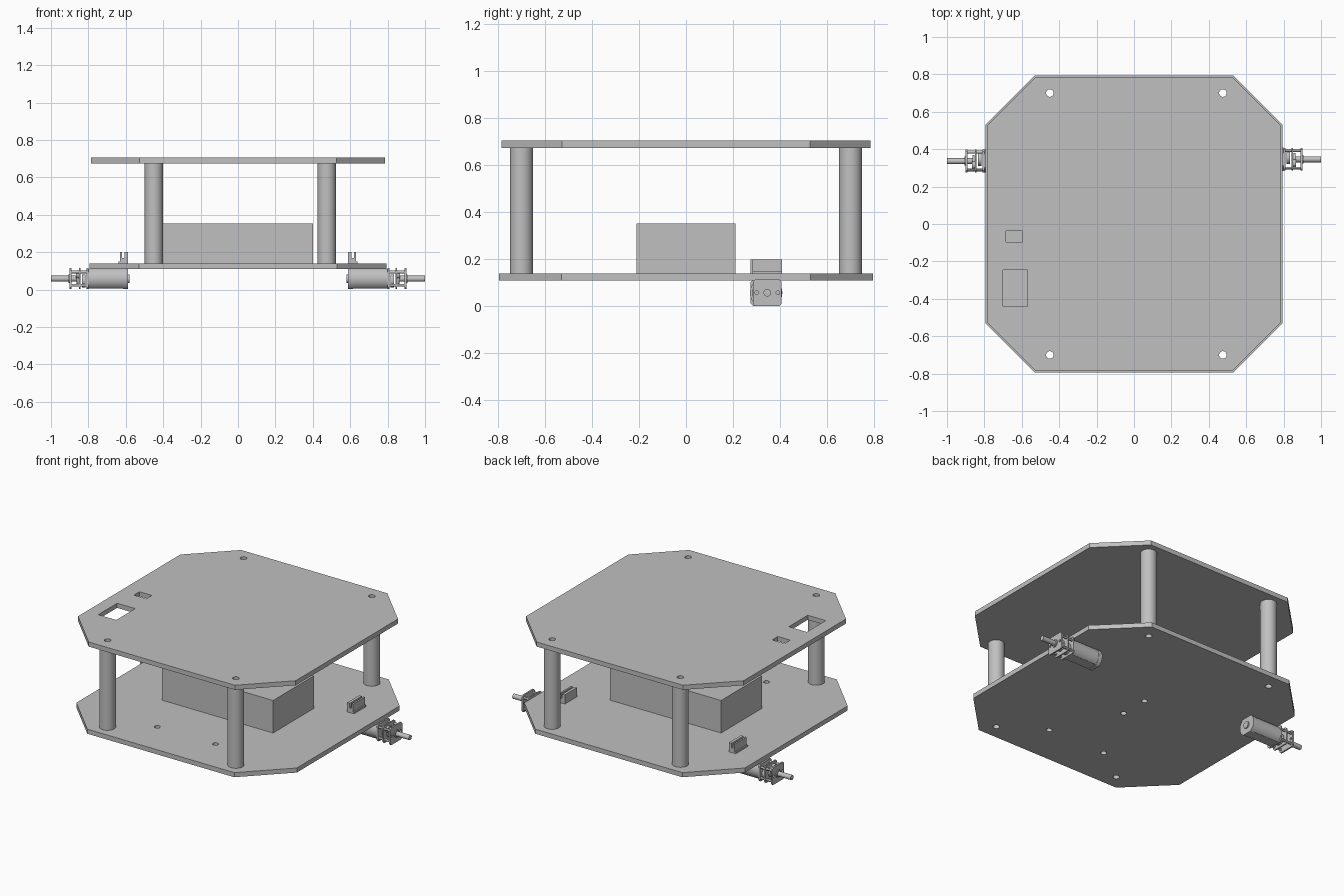
import bpy, bmesh, math
from mathutils import Matrix

cube = bpy.data.objects.get("Cube")
if cube:
    bpy.data.objects.remove(cube, do_unlink=True)

grey = bpy.data.materials.new("light_grey")
grey.use_nodes = True
grey.diffuse_color = (0.53, 0.53, 0.53, 1)
grey.node_tree.nodes["Principled BSDF"].inputs["Base Color"].default_value = grey.diffuse_color


# Outline helpers
def circle(x, y, r, n=32, flat=None):
    """Circle outline, optionally clipped flat above and below."""
    pts = []
    for i in range(n):
        a = math.tau * (i + 0.5) / n
        dy = r * math.sin(a)
        dx = r * math.cos(a)
        if flat is None:
            pts.append((x + dx, y + dy))
        elif abs(dy) < flat:
            pts.append((x + dx, y + dy))
    if flat is not None:
        w = math.sqrt(r * r - flat * flat)
        pts += [(x + sx * w, y + sy * flat) for sx in (-1, 1) for sy in (-1, 1)]
        pts.sort(key=lambda p: math.atan2(p[1] - y, p[0] - x))
    return pts


def rect(x0, x1, y0, y1):
    return [(x0, y0), (x1, y0), (x1, y1), (x0, y1)]


def chamfered(x, y, hx, hy, c):
    """Rectangle outline with its corners cut off."""
    pts = []
    for sx, sy in ((1, 1), (-1, 1), (-1, -1), (1, -1)):
        pair = [(x + sx * hx, y + sy * (hy - c)), (x + sx * (hx - c), y + sy * hy)]
        pts += pair if sx * sy > 0 else pair[::-1]
    return pts


def extrude(name, loops, w0, w1, matrix=None):
    """Solid from an outline plus holes, extruded from w0 to w1."""
    bm = bmesh.new()
    edges = []
    for loop in loops:
        vs = [bm.verts.new((u, v, w0)) for u, v in loop]
        edges += [bm.edges.new((vs[i - 1], vs[i])) for i in range(len(vs))]
    bmesh.ops.triangle_fill(bm, use_beauty=True, use_dissolve=False, edges=edges)
    ext = bmesh.ops.extrude_face_region(bm, geom=bm.faces[:], use_keep_orig=True)
    moved = [g for g in ext["geom"] if isinstance(g, bmesh.types.BMVert)]
    bmesh.ops.translate(bm, vec=(0, 0, w1 - w0), verts=moved)
    if matrix:
        bm.transform(matrix)
    bmesh.ops.recalc_face_normals(bm, faces=bm.faces[:])
    mesh = bpy.data.meshes.new(name)
    bm.to_mesh(mesh)
    bm.free()
    mesh.materials.append(grey)
    mesh.polygons.foreach_set("use_smooth", [True] * len(mesh.polygons))
    mesh.set_sharp_from_angle(angle=math.radians(30))
    obj = bpy.data.objects.new(name, mesh)
    bpy.context.collection.objects.link(obj)
    return obj


# Decks with screw holes and cutouts
posts = [(x, y) for x in (-0.45, 0.475) for y in (-0.70, 0.70)]
screws = [circle(x, y, 0.02, 24) for x, y in posts]
extra = [circle(x, y, 0.018, 24) for x, y in
         ((-0.21, -0.53), (0.21, -0.53), (0, -0.095), (0, 0.095))]
extrude("lower_deck", [chamfered(0, 0, 0.795, 0.795, 0.265)] + screws + extra, 0.11, 0.14)
windows = [rect(-0.70, -0.57, -0.44, -0.245), rect(-0.685, -0.595, -0.095, -0.037)]
extrude("upper_deck", [chamfered(0, 0, 0.785, 0.785, 0.258)] + screws + windows, 0.675, 0.705)

# Hollow standoff posts
for i, (x, y) in enumerate(posts):
    extrude(f"standoff_post_{i + 1}", [circle(x, y, 0.049, 48), circle(x, y, 0.02, 24)], 0.14, 0.675)

# Battery block
extrude("battery_block", [rect(-0.40, 0.40, -0.21, 0.21)], 0.14, 0.352)

# Gear motors with their connectors on the deck
for side, label, cy in ((1, "left", 0.346), (-1, "right", 0.336)):
    # Outline plane is y-z, extruded outward along x
    out = Matrix(((0, 0, side, 0), (1, 0, 0, cy), (0, 1, 0, 0.058), (0, 0, 0, 1)))

    def part(name, loops, x0, x1):
        extrude(f"{label}_{name}", loops, x0, x1, out)

    part("motor_can", [circle(0, 0, 0.062, 48, 0.052)], 0.61, 0.80)
    part("motor_end_cap", [circle(0, 0, 0.064, 48, 0.055)], 0.588, 0.615)
    part("motor_rear_boss", [circle(0, 0, 0.022, 24)], 0.58, 0.588)
    # Gearbox end plates with screw holes, and a middle plate
    plate = chamfered(0, 0, 0.061, 0.056, 0.01)
    holes = [circle(s * 0.045, 0, 0.008, 12) for s in (-1, 1)]
    part("gearbox_inner_plate", [plate], 0.80, 0.81)
    part("gearbox_middle_plate", [plate], 0.842, 0.85)
    part("gearbox_outer_plate", [plate] + holes, 0.89, 0.90)
    for i, (y, z) in enumerate(((-0.048, 0.035), (0.048, 0.035), (0.048, -0.035), (-0.048, -0.035))):
        part(f"gearbox_pillar_{i + 1}", [circle(y, z, 0.008, 12)], 0.81, 0.89)
    # Gears and output shaft
    part("large_gear", [circle(0.01, -0.012, 0.036, 24)], 0.815, 0.835)
    part("small_gear", [circle(-0.02, 0.022, 0.022, 20)], 0.85, 0.866)
    part("output_gear", [circle(0, 0, 0.034, 24)], 0.852, 0.864)
    part("shaft_collar", [circle(0, 0, 0.024, 24)], 0.90, 0.906)
    part("output_shaft", [circle(0, 0, 0.016, 24)], 0.86, 1.0)

    # Slotted connector, profile in x-z extruded along y
    along = Matrix(((side, 0, 0, 0), (0, 0, 1, cy), (0, 1, 0, 0), (0, 0, 0, 1)))
    channel = [(0.588, 0.14), (0.638, 0.14), (0.638, 0.15), (0.63, 0.15), (0.63, 0.2), (0.619, 0.2),
               (0.619, 0.17), (0.607, 0.17), (0.607, 0.2), (0.588, 0.2)]
    extrude(f"{label}_connector", [channel], -0.062, 0.062, along)
